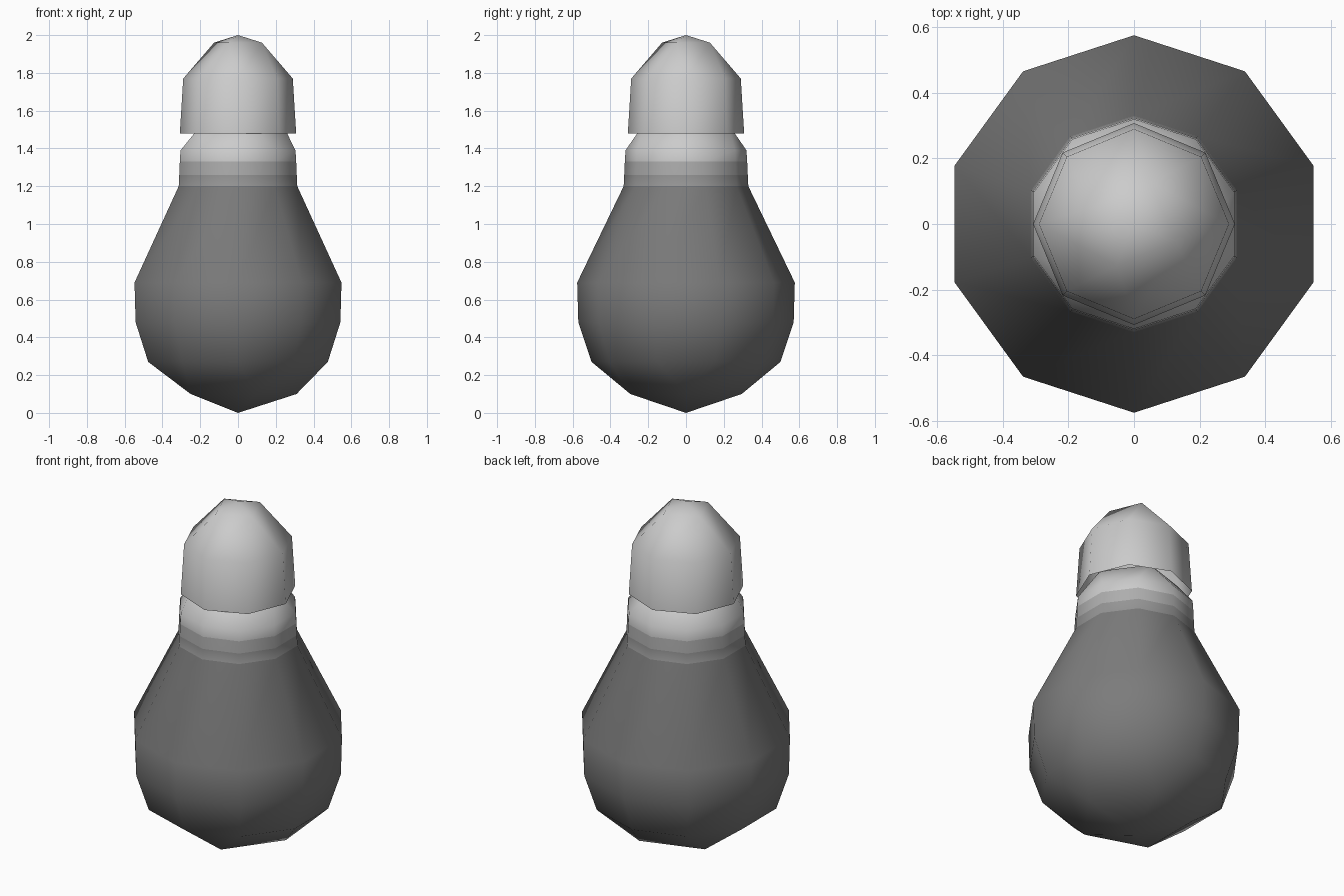
import bpy, bmesh
from math import cos, sin, radians, pi

if "Cube" in bpy.data.objects:
    bpy.data.objects.remove(bpy.data.objects["Cube"])


def grey(name, v):
    m = bpy.data.materials.new(name)
    m.diffuse_color = (v, v, v, 1)
    m.use_nodes = True
    m.node_tree.nodes["Principled BSDF"].inputs["Base Color"].default_value = m.diffuse_color
    return m


def ring(bm, n, r, z, start):
    return [bm.verts.new((r * cos(start + 2 * pi * i / n),
                          r * sin(start + 2 * pi * i / n), z)) for i in range(n)]


def bands(bm, rings, mats):
    n = len(rings[0])
    for a, b, m in zip(rings, rings[1:], mats):
        for i in range(n):
            j = (i + 1) % n
            bm.faces.new((a[i], a[j], b[j], b[i])).material_index = m


def dome(bm, rim, r, z, pole_z, start, mat):
    """Close a rim with a ring of half as many points and a pole.
    Small ring point k sits over the rim edge 2k -> 2k+1."""
    n = len(rim)
    small = ring(bm, n // 2, r, z, start + pi / n)
    pole = bm.verts.new((0, 0, pole_z))
    for k in range(n // 2):
        s, t = small[k], small[(k + 1) % (n // 2)]
        for f in ((rim[2 * k], rim[2 * k + 1], s),
                  (rim[2 * k + 1], rim[(2 * k + 2) % n], t, s),
                  (s, t, pole)):
            bm.faces.new(f).material_index = mat


def finish(bm, name, mats):
    bmesh.ops.recalc_face_normals(bm, faces=bm.faces)
    me = bpy.data.meshes.new(name)
    for f in bm.faces:
        f.smooth = True
    bm.to_mesh(me)
    bm.free()
    for m in mats:
        me.materials.append(m)
    ob = bpy.data.objects.new(name, me)
    bpy.context.collection.objects.link(ob)
    return ob


dark = grey("dark_grey", 0.2)
mid_dark = grey("mid_dark_grey", 0.3)
mid = grey("mid_grey", 0.42)
mid_light = grey("mid_light_grey", 0.6)
light = grey("light_grey", 0.78)

# ten-sided bulb, fading to light grey at the neck
bm = bmesh.new()
start = radians(-18)
profile = [(0.5, 0.27), (0.57, 0.48), (0.576, 0.69), (0.33, 1.2),
           (0.327, 1.26), (0.324, 1.33), (0.32, 1.39)]
rings = [ring(bm, 10, r, z, start) for r, z in profile]
bands(bm, rings, [0, 0, 0, 1, 2, 3])
dome(bm, rings[0], 0.31, 0.10, 0.0, start, 0)
dome(bm, rings[-1], 0.235, 1.53, 1.58, start, 4)
finish(bm, "bulb", [dark, mid_dark, mid, mid_light, light])

# eight-sided cap, open underneath
bm = bmesh.new()
start = radians(45)
rings = [ring(bm, 8, r, z, start) for r, z in [(0.308, 1.48), (0.29, 1.77)]]
bands(bm, rings, [0])
dome(bm, rings[-1], 0.137, 1.96, 2.0, start, 0)
finish(bm, "cap", [light])
